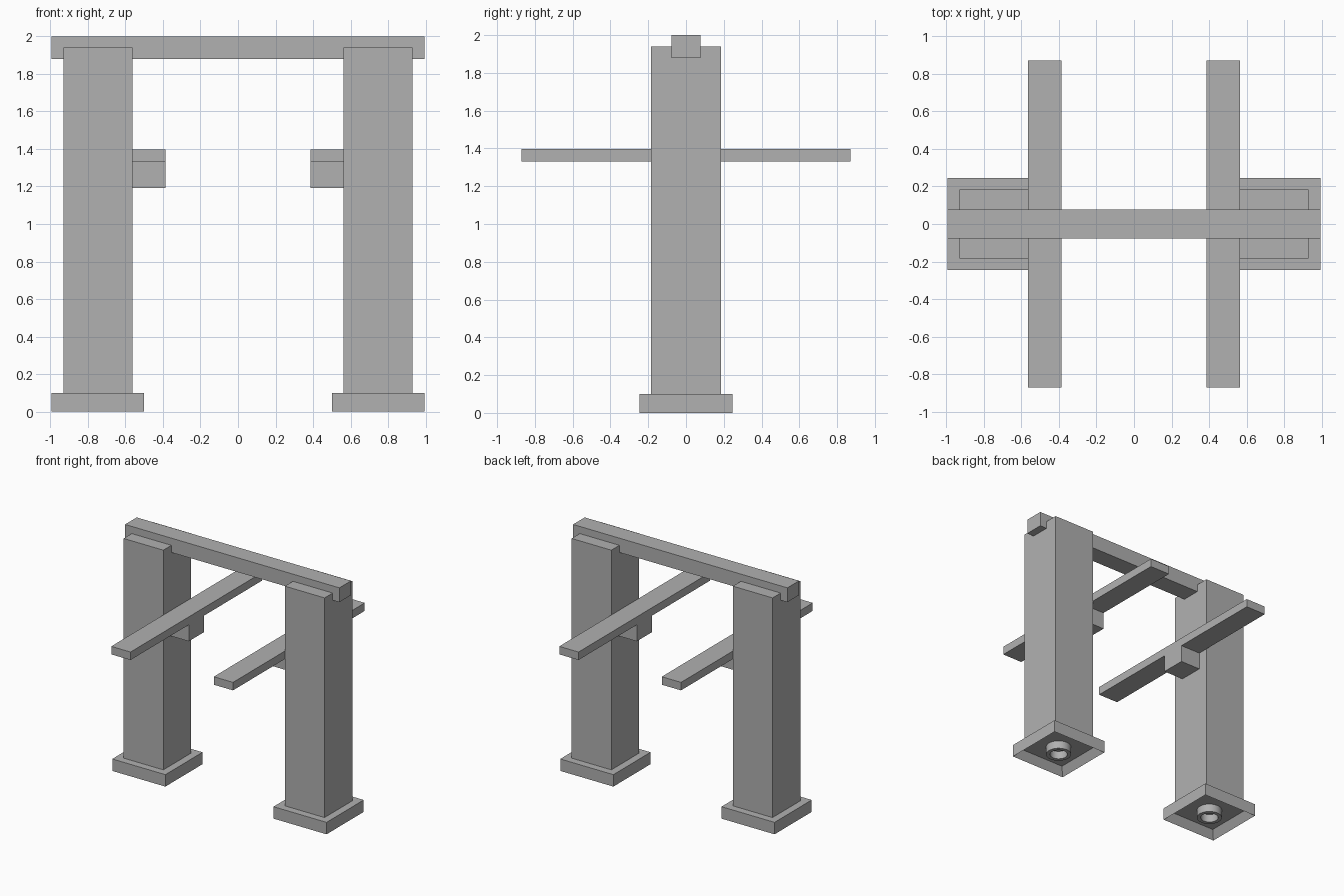
import bpy
import bmesh
import math
from mathutils import Matrix, Vector

cube = bpy.data.objects.get("Cube")
if cube:
    bpy.data.objects.remove(cube, do_unlink=True)

# Single flat colour
GREY = (0.44, 0.44, 0.44, 1.0)
grey = bpy.data.materials.new("plain_grey")
grey.use_nodes = True
grey.diffuse_color = GREY
grey.node_tree.nodes["Principled BSDF"].inputs["Base Color"].default_value = GREY


def finish(name, bm):
    bmesh.ops.recalc_face_normals(bm, faces=bm.faces[:])
    mesh = bpy.data.meshes.new(name)
    bm.to_mesh(mesh)
    bm.free()
    mesh.materials.append(grey)
    obj = bpy.data.objects.new(name, mesh)
    bpy.context.collection.objects.link(obj)
    return obj


def box_mesh(x, half_width, half_depth, z0, z1):
    bm = bmesh.new()
    size = Vector((2 * half_width, 2 * half_depth, z1 - z0))
    place = Matrix.Translation((x, 0, (z0 + z1) / 2)) @ Matrix.Diagonal(size).to_4x4()
    bmesh.ops.create_cube(bm, size=1, matrix=place)
    return bm


def box(name, *dims):
    return finish(name, box_mesh(*dims))


def hollow_base(name, x, half, height, rim, recess):
    # Foot block with a square recess in the underside
    bm = box_mesh(x, half, half, 0, height)
    bottom = min(bm.faces, key=lambda f: f.calc_center_median().z)
    bmesh.ops.inset_region(bm, faces=[bottom], thickness=rim)
    bmesh.ops.translate(bm, verts=bottom.verts[:], vec=(0, 0, recess))
    return finish(name, bm)


def tube(name, x, outer, inner, height):
    # Rectangular section spun into a short tube
    bm = bmesh.new()
    section = [bm.verts.new((x + r, 0, z)) for r, z in
               ((inner, 0), (outer, 0), (outer, height), (inner, height))]
    edges = [bm.edges.new((section[i], section[(i + 1) % 4])) for i in range(4)]
    bmesh.ops.spin(bm, geom=section + edges, cent=(x, 0, 0), axis=(0, 0, 1),
                   angle=math.tau, steps=32, use_merge=True)
    bmesh.ops.remove_doubles(bm, verts=bm.verts[:], dist=0.0001)
    obj = finish(name, bm)
    bpy.ops.object.select_all(action="DESELECT")
    obj.select_set(True)
    bpy.context.view_layer.objects.active = obj
    bpy.ops.object.shade_smooth_by_angle(angle=math.radians(30))


POST_X = 0.747   # centre of each post
RAIL_X = 0.475   # centre of each side rail

for side, s in (("left", 1), ("right", -1)):
    hollow_base(side + "_base", s * POST_X, 0.246, 0.1, 0.055, 0.065)
    tube(side + "_base_socket", s * POST_X, 0.095, 0.066, 0.066)
    box(side + "_post", s * POST_X, 0.184, 0.184, 0.1, 1.94)
    box(side + "_rail", s * RAIL_X, 0.089, 0.872, 1.33, 1.397)
    box(side + "_rail_bracket", s * RAIL_X, 0.089, 0.1, 1.192, 1.33)

# Beam let into the tops of both posts
box("top_beam", 0, 0.993, 0.077, 1.88, 2.0)
